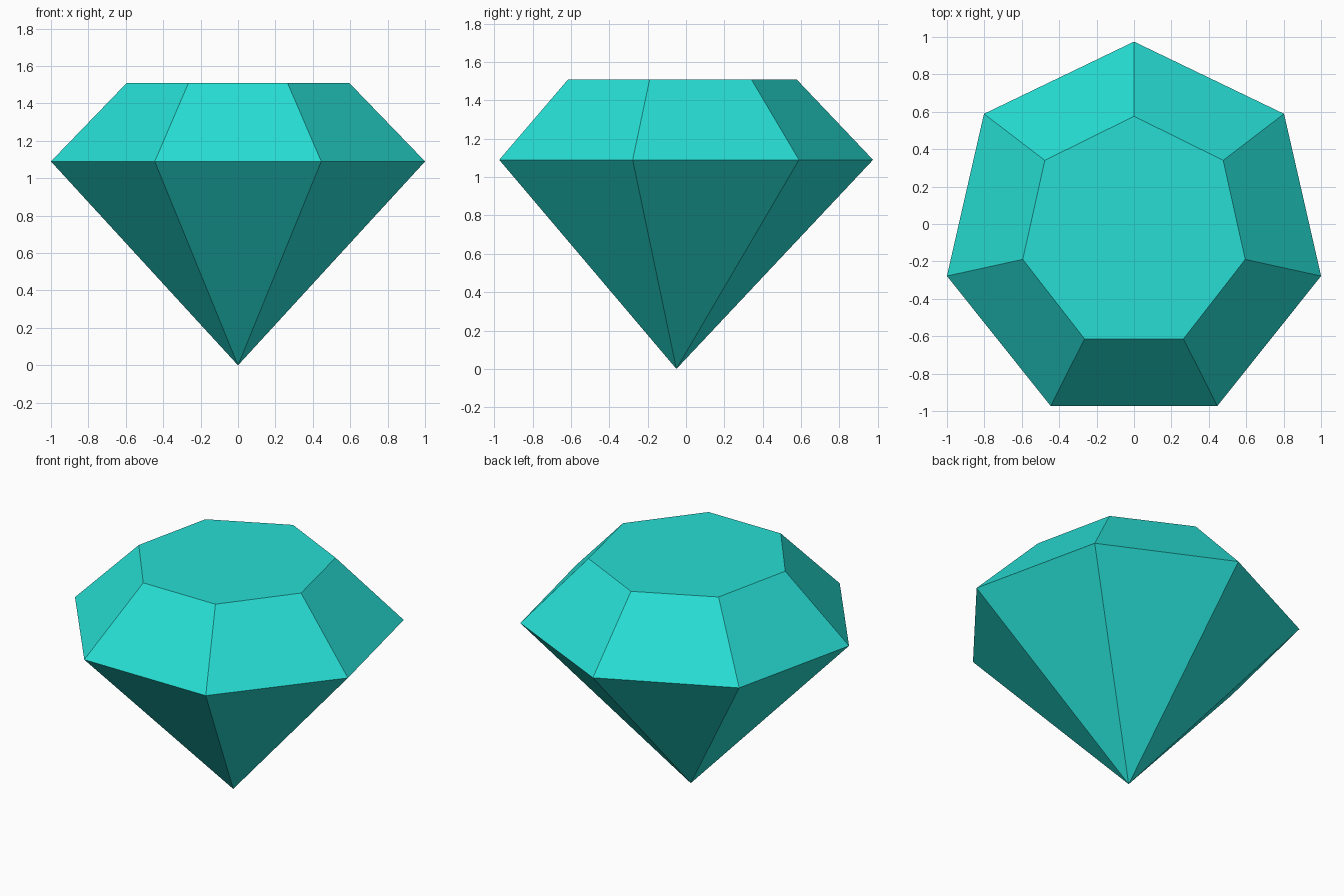
import bpy
import bmesh
from math import sin, cos, tau

cube = bpy.data.objects.get("Cube")
if cube:
    bpy.data.objects.remove(cube, do_unlink=True)

SIDES = 7
CENTRE_Y = -0.05

# Gem colour
teal = bpy.data.materials.new("turquoise")
teal.use_nodes = True
colour = (0.02, 0.73, 0.66, 1)
teal.diffuse_color = colour
teal.node_tree.nodes["Principled BSDF"].inputs["Base Color"].default_value = colour

bm = bmesh.new()


def ring(rx, ry, z):
    """Heptagon with one corner pointing to the back."""
    angles = [tau * i / SIDES for i in range(SIDES)]
    return [bm.verts.new((-rx * sin(a), CENTRE_Y + ry * cos(a), z)) for a in angles]


girdle = ring(1.026, 1.025, 1.09)
table = ring(0.61, 0.626, 1.51)
point = bm.verts.new((0, CENTRE_Y, 0))

# Flat top, sloping crown facets and pointed lower facets
bm.faces.new(table)
for i in range(SIDES):
    j = (i + 1) % SIDES
    bm.faces.new((girdle[i], girdle[j], table[j], table[i]))
    bm.faces.new((point, girdle[j], girdle[i]))
bmesh.ops.recalc_face_normals(bm, faces=bm.faces)

mesh = bpy.data.meshes.new("gemstone")
bm.to_mesh(mesh)
bm.free()
mesh.materials.append(teal)
gem = bpy.data.objects.new("gemstone", mesh)
bpy.context.collection.objects.link(gem)
